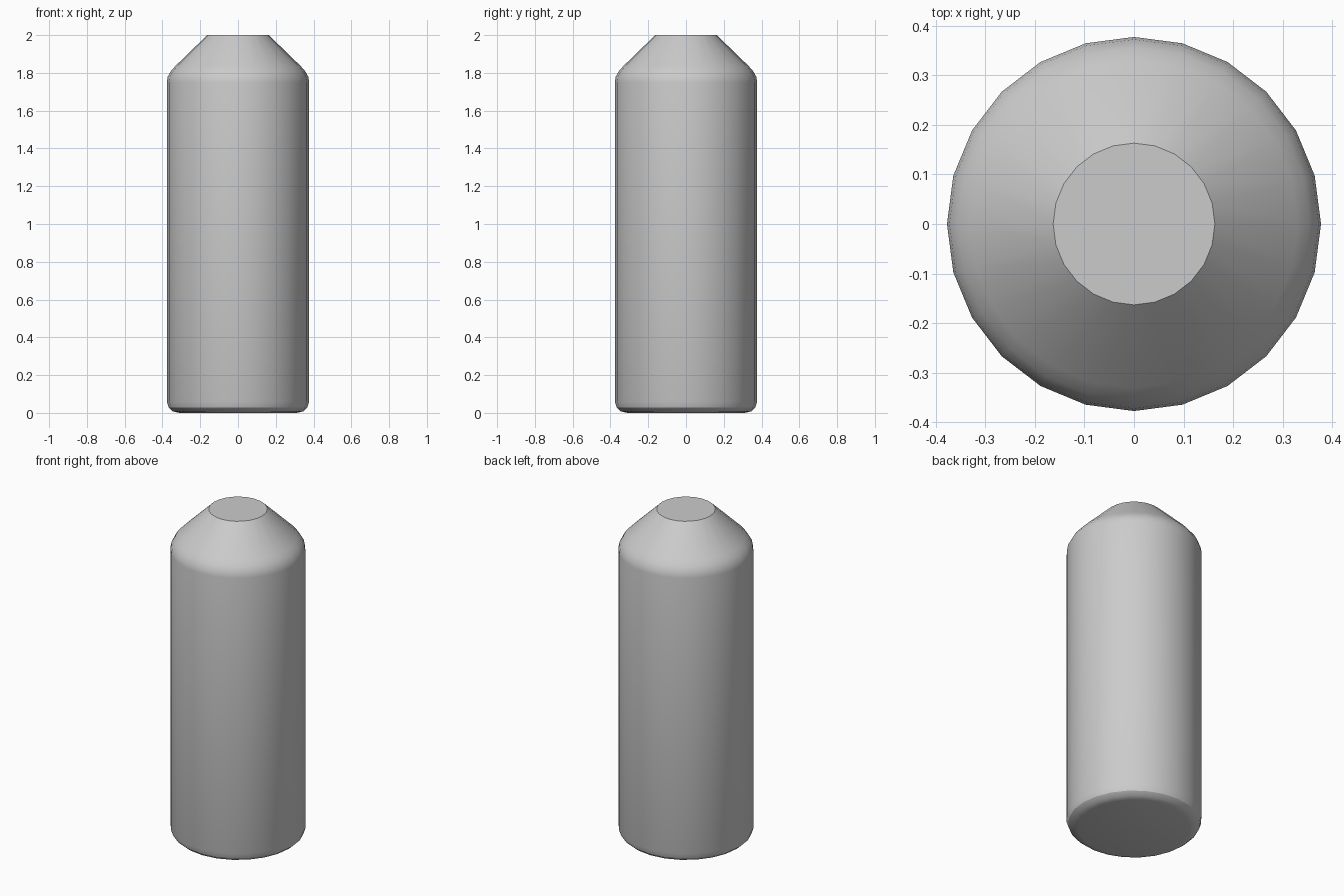
import bpy, bmesh, math

if "Cube" in bpy.data.objects:
    bpy.data.objects.remove(bpy.data.objects["Cube"])

SIDES = 24
# Half profile (radius, height): rounded foot, straight wall, rounded shoulder, cone, flat top
PROFILE = [(0.31, 0.0), (0.345, 0.008), (0.367, 0.028), (0.377, 0.06),
           (0.377, 1.75), (0.372, 1.78), (0.355, 1.81), (0.33, 1.838),
           (0.163, 2.0)]


def lathe(name, profile, sides):
    bm = bmesh.new()
    rings = [[bm.verts.new((r * math.cos(2 * math.pi * i / sides),
                            r * math.sin(2 * math.pi * i / sides), z))
              for i in range(sides)] for r, z in profile]
    for low, high in zip(rings, rings[1:]):
        for i in range(sides):
            j = (i + 1) % sides
            bm.faces.new((low[i], low[j], high[j], high[i]))
    bm.faces.new(rings[0][::-1])
    bm.faces.new(rings[-1])
    mesh = bpy.data.meshes.new(name)
    bm.to_mesh(mesh)
    bm.free()
    obj = bpy.data.objects.new(name, mesh)
    bpy.context.collection.objects.link(obj)
    return obj


# Canister body with smooth rounded edges and a crisp top rim
body = lathe("canister_body", PROFILE, SIDES)
bpy.context.view_layer.objects.active = body
body.select_set(True)
bpy.ops.object.shade_smooth_by_angle(angle=math.radians(30))
